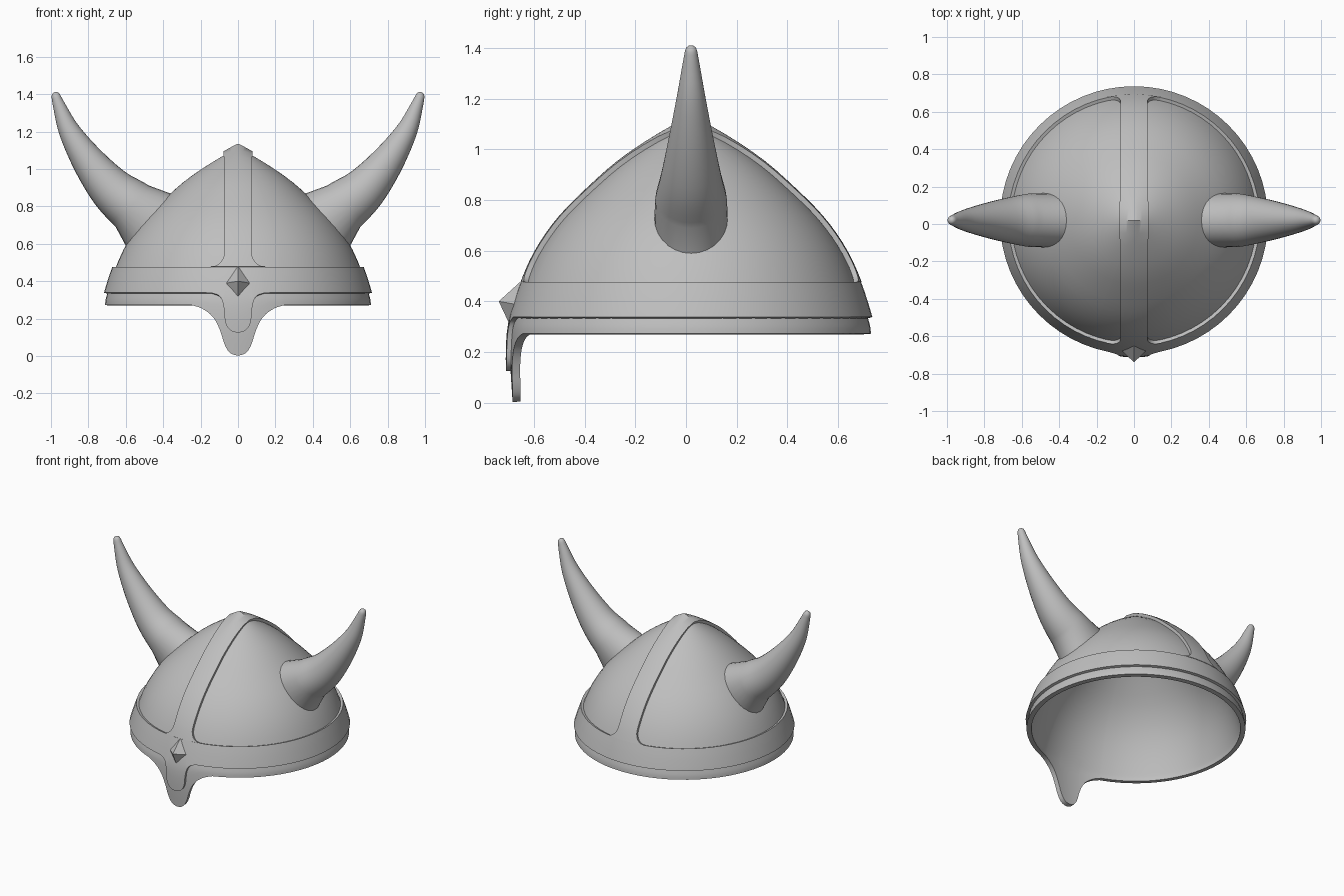
import bpy, bmesh, math

if "Cube" in bpy.data.objects:
    bpy.data.objects.remove(bpy.data.objects["Cube"])

CY = 0.02  # helmet axis in y

metal = bpy.data.materials.new("grey_metal")
metal.diffuse_color = (0.52, 0.52, 0.52, 1)
metal.use_nodes = True
metal.node_tree.nodes["Principled BSDF"].inputs["Base Color"].default_value = metal.diffuse_color


def smooth_path(pts, n):
    """Catmull-Rom resampling of a list of tuples."""
    ext = [tuple(2 * a - b for a, b in zip(pts[0], pts[1]))] + pts + \
          [tuple(2 * a - b for a, b in zip(pts[-1], pts[-2]))]
    out = []
    for k in range(len(pts) - 1):
        for s in range(n):
            t = s / n
            out.append(tuple(0.5 * (2 * b + (c - a) * t + (2 * a - 5 * b + 4 * c - d) * t * t
                                    + (3 * b - a - 3 * c + d) * t ** 3)
                             for a, b, c, d in zip(*ext[k:k + 4])))
    return out + [pts[-1]]


def lookup(table, v):
    """Linear interpolation in a table sorted by its first column."""
    if v <= table[0][0]:
        return table[0][1]
    for (a, p), (b, q) in zip(table, table[1:]):
        if v <= b:
            return p + (q - p) * (v - a) / (b - a) if b > a else q
    return table[-1][1]


def grid(name, rows, closed, thick=0, offset=-1, mirror=False):
    """Mesh from rows of points, optionally closed round, thickened or mirrored."""
    bm = bmesh.new()
    vs = [[bm.verts.new(p) for p in row] for row in rows]
    n = len(rows[0])
    for lo, hi in zip(vs, vs[1:]):
        for i in range(n if closed else n - 1):
            k = (i + 1) % n
            bm.faces.new((lo[i], lo[k], hi[k], hi[i]))
    bmesh.ops.remove_doubles(bm, verts=bm.verts, dist=1e-5)
    return finish(name, bm, thick, offset, mirror)


def finish(name, bm, thick=0, offset=-1, mirror=False, angle=35):
    me = bpy.data.meshes.new(name)
    bm.to_mesh(me)
    bm.free()
    me.materials.append(metal)
    ob = bpy.data.objects.new(name, me)
    bpy.context.collection.objects.link(ob)
    bpy.ops.object.select_all(action='DESELECT')
    ob.select_set(True)
    bpy.context.view_layer.objects.active = ob
    if thick:
        m = ob.modifiers.new("shell", 'SOLIDIFY')
        m.thickness, m.offset = thick, offset
        bpy.ops.object.modifier_apply(modifier=m.name)
    if mirror:
        m = ob.modifiers.new("mirror", 'MIRROR')
        bpy.ops.object.modifier_apply(modifier=m.name)
    bpy.ops.object.shade_smooth_by_angle(angle=math.radians(angle))
    return ob


# Dome profile as (height, radius)
profile = smooth_path([(0, .705), (.15, .714), (.27, .711), (.33, .70), (.47, .655), (.6, .595),
                       (.73, .502), (.866, .364), (.95, .265), (1.03, .147), (1.115, 0)], 6)
by_radius = sorted((r, z) for z, r in profile if z > .4)


def R(z):
    return lookup(profile, z)


# Lower edges as (x, height), dipping into the nose guard at the front
nose_edge = smooth_path([(0, 0.002), (.03, .009), (.055, .03), (.075, .07), (.09, .12),
                         (.115, .18), (.15, .225), (.2, .257), (.25, .272)], 3)
band_edge = smooth_path([(0, .125), (.03, .132), (.055, .155), (.068, .19), (.073, .25),
                         (.082, .29), (.1, .318), (.14, .333)], 3)


def columns(edge):
    """Angles round the helmet, dense at the front, with lower edge heights."""
    half = [(math.asin(x / .712), z) for x, z in edge]
    a0, z0 = half[-1]
    half += [(a0 + (math.pi - a0) * k / 30, z0) for k in range(1, 31)]
    return half + [(2 * math.pi - a, z) for a, z in half[-2:0:-1]]


def layer(cols, zmid, tops, steps):
    def pt(a, z):
        return (R(z) * math.sin(a), CY - R(z) * math.cos(a), z)
    rows = [[pt(a, z + (zmid - z) * s / steps) for a, z in cols] for s in range(steps)]
    return rows + [[pt(a, z) for a, _ in cols] for z in tops]


# Dome shell with nose guard
dome_z = [.33 + .785 * math.sin(k / 20 * math.pi / 2) for k in range(21)]
grid("dome", layer(columns(nose_edge), .33, dome_z, 6), True, .032)

# Raised brow band
grid("brow_band", layer(columns(band_edge), .36, [.36, .4, .435, .47], 5), True, .018, 1)

# Raised ridge running front to back, flaring into the band
R0 = R(.47)
levels = [.47, .476, .485, .495, .51, .53, .55] + [.55 + .565 * k / 16 for k in range(1, 17)]
rows = []
for side, zs in ((-1, levels), (1, levels[-2::-1])):
    for z in zs:
        t = min(1, (z - .47) / .08)
        w = .07 + .07 * (1 - math.sqrt(1 - (1 - t) ** 2))
        row = []
        for k in range(-6, 7):
            x = w * k / 6
            y = side * R(z) * math.sqrt(1 - (x / R0) ** 2)
            row.append((x, CY + y, lookup(by_radius, math.hypot(x, y))))
        rows.append(row)
grid("crest_ridge", rows, False, .02, 1)

# Horns: base ring follows the dome, then rings along a curved path (x, z, radius)
path = smooth_path([(.48, .73, .145), (.565, .80, .142), (.675, .89, .12), (.795, 1.035, .09),
                    (.90, 1.2, .058), (.955, 1.335, .034), (.974, 1.39, .024)], 4)
path += [(.977, 1.402, .019), (.979, 1.408, .011), (.98, 1.411, 0)]
N = 28
angles = [2 * math.pi * k / N for k in range(N)]
rings = []
base = []
for a in angles:
    y, z = .145 * math.cos(a), .7225 + .143 * math.sin(a)
    base.append((math.sqrt((R(z) - .012) ** 2 - y * y), CY + y, z))
rings.append(base)
for k in range(4, len(path)):
    x, z, r = path[k]
    p, q = path[k - 1], path[min(k + 1, len(path) - 1)]
    tx, tz = q[0] - p[0], q[1] - p[1]
    d = math.hypot(tx, tz)
    rings.append([(x - tz / d * r * math.sin(a), CY + r * math.cos(a), z + tx / d * r * math.sin(a))
                  for a in angles])
grid("horns", rings, True, mirror=True)

# Pointed stud on the brow
bm = bmesh.new()
for p in [(0, -.635, .495), (0, -.70, .315), (.087, -.655, .385), (-.087, -.655, .385),
          (0, -.74, .40), (0, -.63, .40)]:
    bm.verts.new(p)
bmesh.ops.convex_hull(bm, input=bm.verts)
finish("brow_stud", bm, angle=15)
